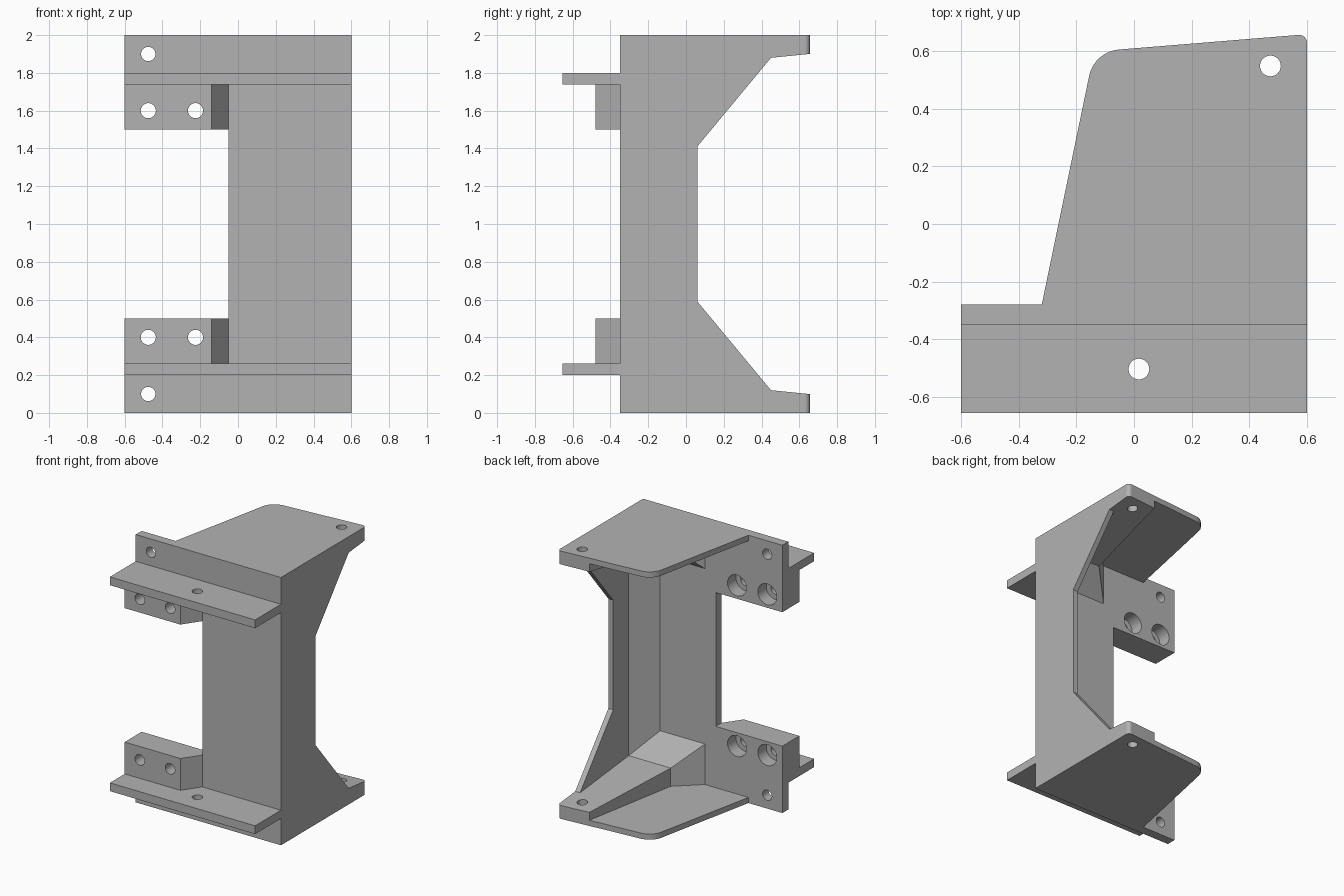
import bpy, bmesh, math
from mathutils import Matrix, Vector

if "Cube" in bpy.data.objects:
    bpy.data.objects.remove(bpy.data.objects["Cube"], do_unlink=True)

grey = bpy.data.materials.new("plain grey")
grey.use_nodes = True
grey.diffuse_color = (0.45, 0.45, 0.45, 1)
grey.node_tree.nodes["Principled BSDF"].inputs["Base Color"].default_value = (0.45, 0.45, 0.45, 1)


def prism(name, outline, axis, start, end):
    """Extrude a 2D outline along an axis."""
    place = {"x": lambda u, v, w: (w, u, v),
             "y": lambda u, v, w: (u, w, v),
             "z": lambda u, v, w: (u, v, w)}[axis]
    bm = bmesh.new()
    face = bm.faces.new([bm.verts.new(place(u, v, start)) for u, v in outline])
    extruded = bmesh.ops.extrude_face_region(bm, geom=[face])["geom"]
    shift = Vector(place(0, 0, end - start))
    bmesh.ops.translate(bm, vec=shift, verts=[g for g in extruded if isinstance(g, bmesh.types.BMVert)])
    bmesh.ops.recalc_face_normals(bm, faces=bm.faces)
    mesh = bpy.data.meshes.new(name)
    bm.to_mesh(mesh)
    bm.free()
    mesh.materials.append(grey)
    obj = bpy.data.objects.new(name, mesh)
    bpy.context.collection.objects.link(obj)
    return obj


def rect(u0, u1, v0, v1):
    return [(u0, v0), (u1, v0), (u1, v1), (u0, v1)]


def circle(u, v, r, n=32):
    return [(u + r * math.cos(math.tau * i / n), v + r * math.sin(math.tau * i / n)) for i in range(n)]


def fillet(before, corner, after, r, n=10):
    """Points of an arc that rounds a corner."""
    c = Vector(corner)
    a, b = (Vector(before) - c).normalized(), (Vector(after) - c).normalized()
    half = a.angle(b) / 2
    centre = c + (a + b).normalized() * (r / math.sin(half))
    p, q = c + a * (r / math.tan(half)) - centre, c + b * (r / math.tan(half)) - centre
    return [tuple(centre + p.lerp(q, i / n).normalized() * r) for i in range(n + 1)]


def combine(obj, tool, operation="DIFFERENCE"):
    """Apply a boolean and discard the tool."""
    mod = obj.modifiers.new("cut", "BOOLEAN")
    mod.operation, mod.object, mod.solver = operation, tool, "EXACT"
    bpy.context.view_layer.objects.active = obj
    bpy.ops.object.modifier_apply(modifier=mod.name)
    bpy.data.objects.remove(tool, do_unlink=True)


def drill(obj, u, v, r, axis, start, end):
    combine(obj, prism("drill", circle(u, v, r), axis, start, end))


FRONT, BACK = -0.35, -0.28        # faces of the front wall
lower = []                        # parts repeated at the top

# Front wall with a notch on one side, bolt holes and counterbores
front_wall = prism("front_wall", [(-0.6, 0), (0.6, 0), (0.6, 2), (-0.6, 2), (-0.6, 1.5),
                                  (-0.05, 1.5), (-0.05, 0.5), (-0.6, 0.5)], "y", FRONT, BACK)
for z in (0.1, 1.9):
    drill(front_wall, -0.475, z, 0.038, "y", -0.4, -0.2)
for z in (0.4, 1.6):
    for x in (-0.475, -0.225):
        drill(front_wall, x, z, 0.078, "y", -0.4, -0.2)

# Side wall with a waisted rear edge, and the gusset in its inner corner
side_wall = prism("side_wall", [(BACK, 0), (0.45, 0), (0.45, 0.12), (0.06, 0.59), (0.06, 1.41),
                                (0.45, 1.88), (0.45, 2), (BACK, 2)], "x", 0.56, 0.6)
corner_gusset = prism("corner_gusset", [(0.56, BACK), (0.41, BACK), (0.56, -0.124)], "z", 0.02, 1.98)

# End plate with rounded rear corners
left, apex, rear, right = (-0.32, BACK), (-0.138, 0.598), (0.6, 0.658), (0.6, BACK)
rear_round = fillet(apex, rear, right, 0.027)
plate = prism("bottom_plate", [left] + fillet(left, apex, rear, 0.115) + rear_round + [right], "z", 0, 0.042)
drill(plate, 0.473, 0.548, 0.036, "z", -0.1, 0.3)
lower.append(plate)

# Sloped rib that thickens the plate beside the side wall
rib = prism("bottom_rib", [(0.04, BACK), (0.213, -0.124), (0.352, 0.638)] + rear_round + [right], "z", 0, 0.5)
slope = prism("slope", [(BACK - 0.1, -0.1), (BACK - 0.1, 0.452), (BACK, 0.345), (-0.124, 0.178),
                        (0.75, 0.09), (0.75, -0.1)], "x", -0.1, 0.7)
combine(rib, slope, "INTERSECT")
drill(rib, 0.473, 0.548, 0.036, "z", -0.1, 0.3)
lower.append(rib)

# Front flange with one hole
flange = prism("bottom_flange", rect(-0.6, 0.6, -0.655, FRONT), "z", 0.2, 0.262)
drill(flange, 0.017, -0.503, 0.036, "z", 0.1, 0.4)
lower.append(flange)

# Mounting block with a slanted end, two bolt holes and shallow counterbores
block = prism("bottom_block", [(-0.6, -0.48), (-0.14, -0.48), (-0.05, FRONT), (-0.6, FRONT)], "z", 0.262, 0.5)
for x in (-0.475, -0.225):
    drill(block, x, 0.4, 0.04, "y", -0.6, -0.2)
    drill(block, x, 0.4, 0.078, "y", -0.38, -0.2)
lower.append(block)

# Mirror the lower parts to the top
flip = Matrix.Translation((0, 0, 2)) @ Matrix.Scale(-1, 4, (0, 0, 1))
parts = [front_wall, side_wall, corner_gusset] + lower
for obj in lower:
    top = obj.copy()
    top.data = obj.data.copy()
    top.name = obj.name.replace("bottom", "top")
    top.data.transform(flip)
    top.data.flip_normals()
    bpy.context.collection.objects.link(top)
    parts.append(top)

# Smooth the rounded surfaces, keep the edges sharp
bpy.ops.object.select_all(action="DESELECT")
for obj in parts:
    obj.select_set(True)
bpy.context.view_layer.objects.active = front_wall
bpy.ops.object.shade_smooth_by_angle(angle=math.radians(30))
